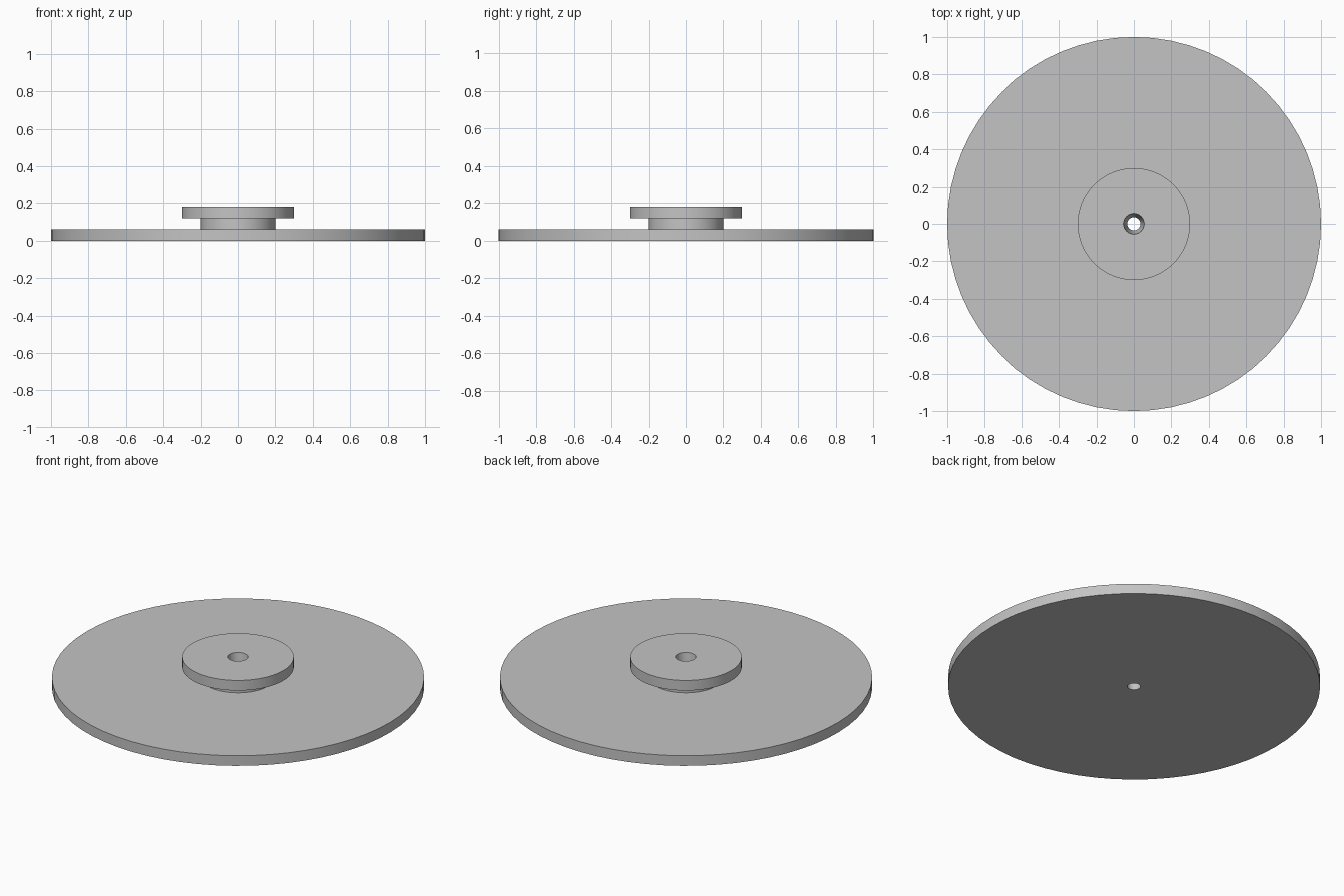
import bpy
import bmesh
import math
from mathutils import Matrix, Vector

SEGMENTS = 64

cube = bpy.data.objects.get("Cube")
if cube:
    bpy.data.objects.remove(cube, do_unlink=True)

# Plain grey for the whole part
grey = bpy.data.materials.new("plain_grey")
grey.use_nodes = True
colour = (0.55, 0.55, 0.55, 1.0)
grey.diffuse_color = colour
grey.node_tree.nodes["Principled BSDF"].inputs["Base Color"].default_value = colour


def lathe(name, profile, material):
    """Turn a closed (radius, height) profile around the z axis."""
    bm = bmesh.new()
    rings = []
    for i in range(SEGMENTS):
        turn = Matrix.Rotation(math.tau * i / SEGMENTS, 3, "Z")
        rings.append([bm.verts.new(turn @ Vector((r, 0, z))) for r, z in profile])
    count = len(profile)
    for i, ring in enumerate(rings):
        following = rings[(i + 1) % SEGMENTS]
        for j in range(count):
            k = (j + 1) % count
            bm.faces.new((ring[j], following[j], following[k], ring[k]))
    bmesh.ops.recalc_face_normals(bm, faces=bm.faces)
    mesh = bpy.data.meshes.new(name)
    bm.to_mesh(mesh)
    bm.free()
    mesh.materials.append(material)
    obj = bpy.data.objects.new(name, mesh)
    bpy.context.collection.objects.link(obj)
    bpy.ops.object.select_all(action="DESELECT")
    obj.select_set(True)
    bpy.context.view_layer.objects.active = obj
    bpy.ops.object.shade_smooth_by_angle(angle=math.radians(30))
    return obj


# Wide base disc, narrow neck and top flange, with a tapered centre bore
disc_z, neck_z, top_z = 0.06, 0.12, 0.18
disc_r, neck_r, flange_r = 1.0, 0.2, 0.3
bore_bottom_r, bore_top_r = 0.035, 0.055

lathe("flanged_disc", [
    (bore_bottom_r, 0), (disc_r, 0),
    (disc_r, disc_z), (neck_r, disc_z),
    (neck_r, neck_z), (flange_r, neck_z),
    (flange_r, top_z), (bore_top_r, top_z),
], grey)
